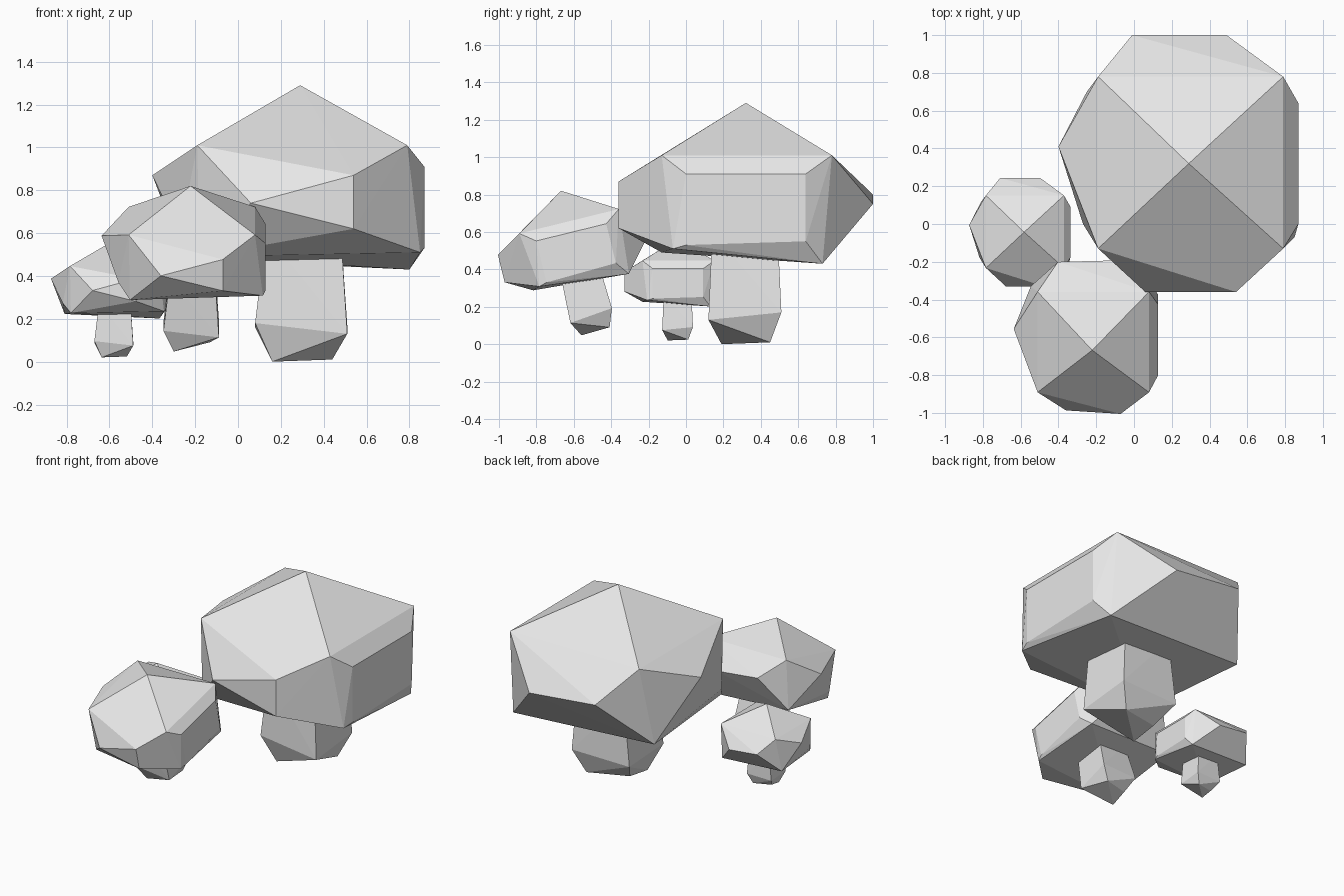
import bpy
import bmesh
import math
from mathutils import Matrix, Vector

cube = bpy.data.objects.get("Cube")
if cube:
    bpy.data.objects.remove(cube, do_unlink=True)

# One plain grey for everything
grey = bpy.data.materials.new("plain_grey")
grey.use_nodes = True
colour = (0.8, 0.8, 0.8, 1.0)
grey.diffuse_color = colour
grey.node_tree.nodes["Principled BSDF"].inputs["Base Color"].default_value = colour


def hull_mesh(name, points):
    """Faceted convex solid wrapped around the given corner points."""
    bm = bmesh.new()
    for p in points:
        bm.verts.new(p)
    result = bmesh.ops.convex_hull(bm, input=bm.verts[:])
    loose = [v for v in bm.verts if not v.link_faces]
    bmesh.ops.delete(bm, geom=loose, context='VERTS')
    bmesh.ops.recalc_face_normals(bm, faces=bm.faces[:])
    mesh = bpy.data.meshes.new(name)
    bm.to_mesh(mesh)
    bm.free()
    mesh.materials.append(grey)
    return mesh


# Cap: peak, square shoulder, clipped bulges on the sides, uneven rim
peak = [(.29, .32, 1.29)]
shoulder = [(x, y, 1.01) for x in (-.19, .79) for y in (-.13, .78)]
left_bulge = [(-.4, .41, .87)]
front_bulge = [(.06, -.36, .74), (.54, -.36, .87), (.54, -.36, .62)]
right_bulge = [(.87, 0, .91), (.87, .64, .91), (.87, .64, .55), (.87, 0, .53)]
back_bulge = [(-.01, 1, .8), (.49, 1, .75)]
rim = [(.85, -.07, .51), (.8, .73, .43), (-.25, .7, .48),
       (-.27, 0, .6), (-.18, -.13, .49)]
cap = hull_mesh("cap", peak + shoulder + left_bulge + front_bulge
                + right_bulge + back_bulge + rim)

# Stem: straight top running into the cap, wider belly, small foot
top = [(x, y, .6) for x in (.13, .48) for y in (.14, .49)]
belly = [(.08, .13, .18), (.51, .12, .13), (.51, .51, .17), (.08, .5, .16)]
foot = [(.16, .19, 0), (.44, .45, .01), (.16, .38, .03)]
stem = hull_mesh("stem", top + belly + foot)

# The same mushroom three times: size, backward tilt, position
mushrooms = {
    "large": (1.0, 0.0, (0, 0, 0)),
    "medium": (.602, 13.8, (-.396, -.67, .02)),
    "small": (.422, 0.0, (-.704, -.178, .02)),
}
for size, (scale, tilt, place) in mushrooms.items():
    matrix = (Matrix.Translation(Vector(place))
              @ Matrix.Rotation(math.radians(tilt), 4, 'X')
              @ Matrix.Scale(scale, 4))
    for part, mesh in (("cap", cap), ("stem", stem)):
        obj = bpy.data.objects.new(size + "_" + part, mesh)
        obj.matrix_world = matrix
        bpy.context.scene.collection.objects.link(obj)
